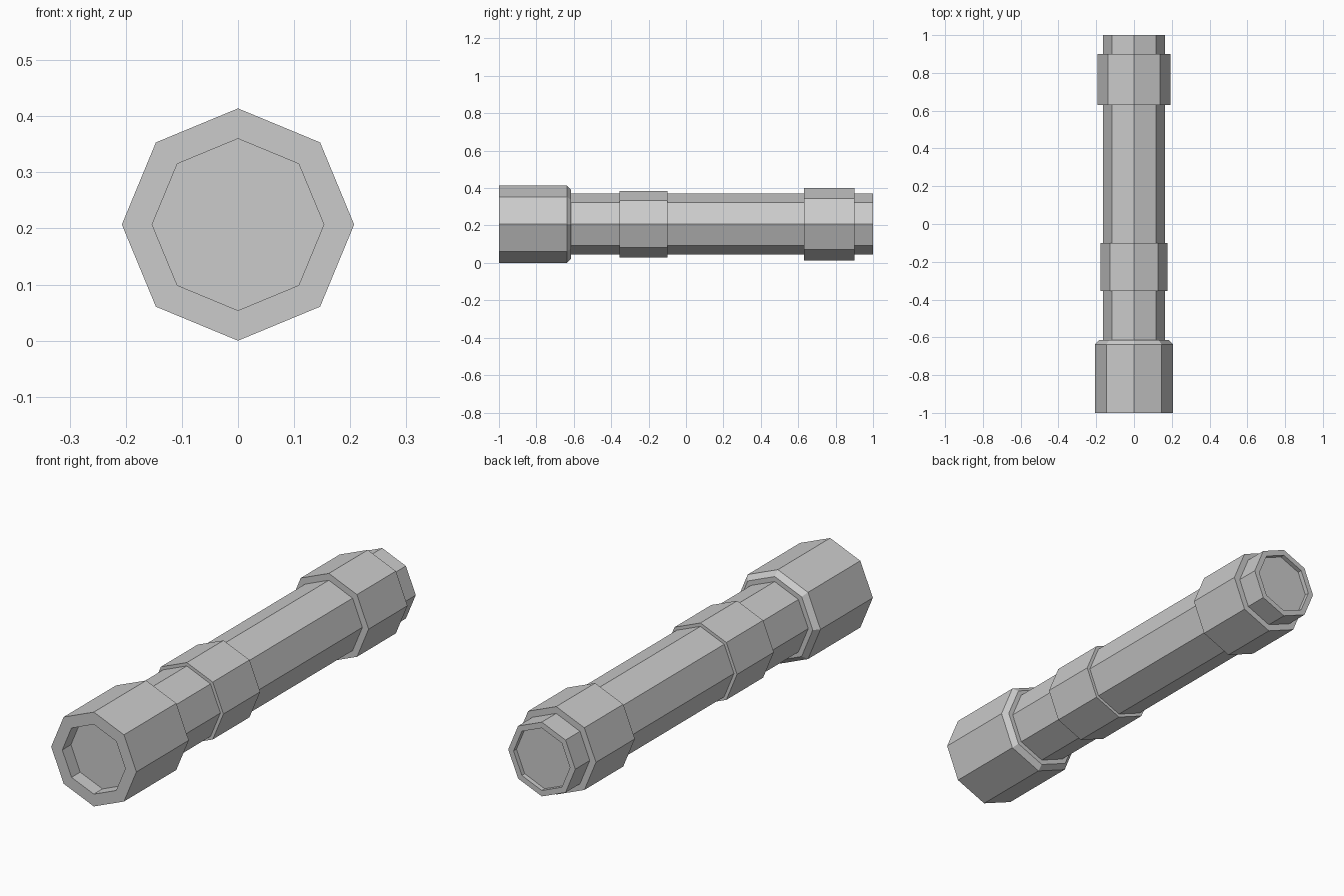
import bpy, bmesh, math

if "Cube" in bpy.data.objects:
    bpy.data.objects.remove(bpy.data.objects["Cube"])

SIDES = 8
AXIS_Z = 0.207
BODY_R = 0.163


def lathe(name, profile, flip=False):
    """Sweep (radius, y) points round the long axis; radius 0 becomes a cap."""
    bm = bmesh.new()
    rings = []
    for r, y in profile:
        if r == 0:
            continue
        rings.append([bm.verts.new((r * math.cos(math.tau * i / SIDES), y,
                                    AXIS_Z + r * math.sin(math.tau * i / SIDES)))
                      for i in range(SIDES)])
    # Profiles run front to back along the outside, so this winding faces outward
    for a, b in zip(rings, rings[1:]):
        for i in range(SIDES):
            j = (i + 1) % SIDES
            bm.faces.new((a[i], b[i], b[j], a[j]))
    if profile[0][0] == 0:
        bm.faces.new(rings[0])
    if profile[-1][0] == 0:
        bm.faces.new(rings[-1][::-1])
    mesh = bpy.data.meshes.new(name)
    bm.to_mesh(mesh)
    bm.free()
    obj = bpy.data.objects.new(name, mesh)
    bpy.context.collection.objects.link(obj)
    return obj


# Head with a recessed lens seat and a chamfered rear edge
lathe("head", [(0.153, -0.94), (0.153, -1.0), (0.207, -1.0),
               (0.207, -0.637), (0.185, -0.615), (BODY_R, -0.615)])

# Flat lens at the bottom of the recess
lathe("lens", [(0, -0.94), (0.153, -0.94)])

# Barrel with a shallow recess in the tail end
lathe("barrel", [(BODY_R, -0.615), (BODY_R, 1.0), (0.137, 1.0),
                 (0.137, 0.98), (0, 0.98)])

# Raised collars round the barrel
for name, radius, y0, y1 in (("grip_collar", 0.178, -0.355, -0.10),
                             ("tail_collar", 0.193, 0.63, 0.90)):
    lathe(name, [(BODY_R, y0), (radius, y0), (radius, y1), (BODY_R, y1)])
